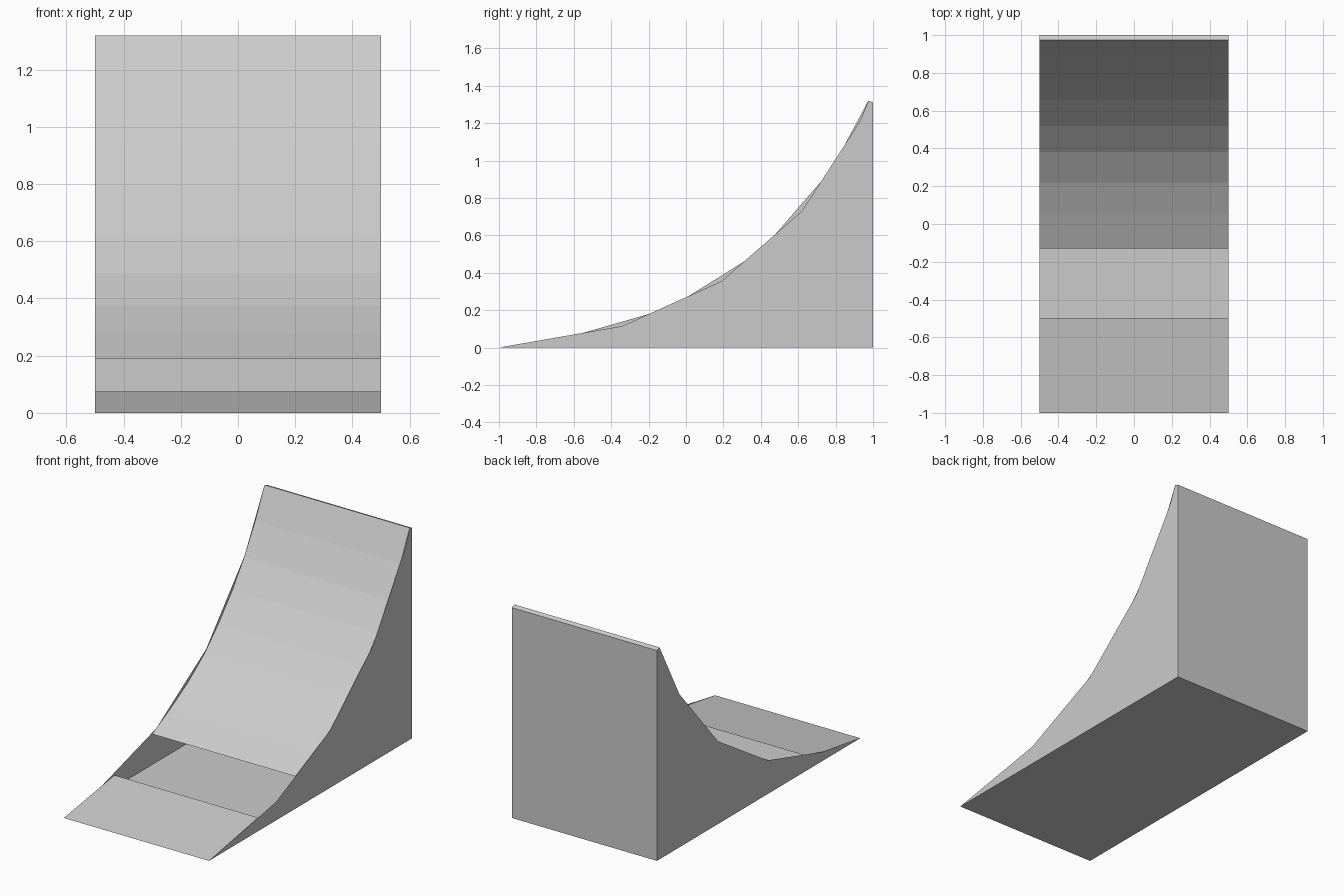
import bpy

cube = bpy.data.objects.get("Cube")
if cube:
    bpy.data.objects.remove(cube, do_unlink=True)

# One plain grey for the whole ramp
GREY = (0.6, 0.6, 0.6, 1.0)
grey = bpy.data.materials.new("plain_grey")
grey.use_nodes = True
grey.diffuse_color = GREY
grey.node_tree.nodes["Principled BSDF"].inputs["Base Color"].default_value = GREY

HALF = 0.5
LIP = (0.975, 1.32)
TOP_BACK = (1, 1.31)
BOTTOM_BACK = (1, 0)
TOE = (-1, 0)


def add_mesh(name, verts, faces):
    mesh = bpy.data.meshes.new(name)
    mesh.from_pydata(verts, [], faces)
    mesh.materials.append(grey)
    obj = bpy.data.objects.new(name, mesh)
    bpy.context.collection.objects.link(obj)
    return obj


def sheet(name, profile):
    """Sweep a (y, z) profile across the width; the face looks to the profile's left."""
    verts = [(x, y, z) for y, z in profile for x in (-HALF, HALF)]
    faces = [(2 * i, 2 * i + 1, 2 * i + 3, 2 * i + 2) for i in range(len(profile) - 1)]
    return add_mesh(name, verts, faces)


def side_wall(name, x, curve):
    """Flat side panel under a faceted curve."""
    outline = [TOE, BOTTOM_BACK, TOP_BACK, LIP] + curve[::-1]
    if x < 0:
        outline.reverse()
    return add_mesh(name, [(x, y, z) for y, z in outline], [tuple(range(len(outline)))])


# Riding surface, with an open gap between the two panels
sheet("lower_ramp_panel", [TOE, (-0.5, 0.075)])
sheet("curved_ramp_panel", [(-0.13, 0.19), (0.05, 0.28), (0.22, 0.375), (0.38, 0.49),
                            (0.52, 0.625), (0.66, 0.785), (0.775, 0.945),
                            (0.885, 1.13), LIP])

# Narrow cap, back and floor
sheet("top_cap", [LIP, TOP_BACK])
sheet("back_wall", [TOP_BACK, BOTTOM_BACK])
sheet("floor", [BOTTOM_BACK, TOE])

# Sides, each cut to its own coarse curve
side_wall("left_side", HALF, [(-0.34, 0.115), (0.19, 0.355), (0.62, 0.73), (0.93, 1.21)])
side_wall("right_side", -HALF, [(-0.63, 0.056), (-0.09, 0.21), (0.4, 0.516), (0.78, 0.955)])
